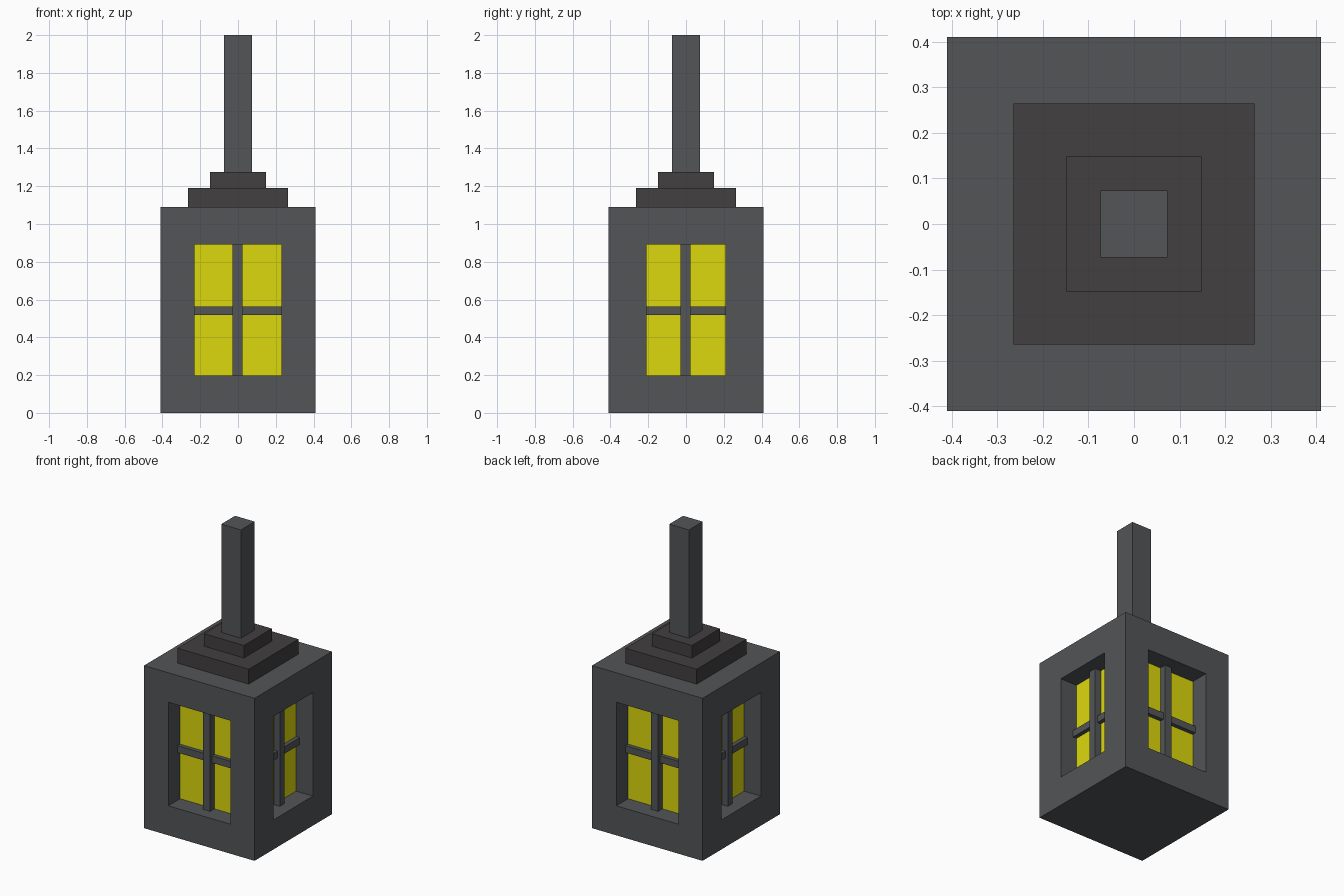
import bpy
from math import pi
from mathutils import Matrix, Vector

if "Cube" in bpy.data.objects:
    bpy.data.objects.remove(bpy.data.objects["Cube"])


def material(name, rgb):
    m = bpy.data.materials.new(name)
    m.diffuse_color = (*rgb, 1)
    m.use_nodes = True
    m.node_tree.nodes["Principled BSDF"].inputs["Base Color"].default_value = m.diffuse_color
    return m


IRON = material("dark_iron", (0.085, 0.09, 0.095))
CAP = material("dark_cap", (0.054, 0.050, 0.051))
GLOW = material("yellow_glass", (0.72, 0.69, 0.004))


def box(name, lo, hi, mat=None, turn=0):
    """Box between two corners, turned about the z axis."""
    lo, hi = Vector(lo), Vector(hi)
    bpy.ops.mesh.primitive_cube_add(size=1)
    ob = bpy.context.object
    ob.name = name
    ob.data.transform(Matrix.Rotation(turn, 4, 'Z')
                      @ Matrix.Translation((lo + hi) / 2)
                      @ Matrix.Diagonal((*(hi - lo), 1)))
    if mat:
        ob.data.materials.append(mat)
    return ob


def tier(name, half, z0, z1, mat):
    return box(name, (-half, -half, z0), (half, half, z1), mat)


# Housing, stepped cap and hanging post
body = tier("housing", 0.41, 0, 1.09, IRON)
tier("cap_lower", 0.264, 1.09, 1.19, CAP)
tier("cap_upper", 0.148, 1.19, 1.274, CAP)
tier("post", 0.073, 1.274, 2.0, IRON)

# Glowing glass core, seen at the bottom of the window recesses
FACE = 0.285
tier("glass_core", FACE, 0.15, 0.95, GLOW)

# Window recess and crossbars on each side; front and back are a bit wider
Z0, Z1 = 0.198, 0.892
for i, side in enumerate(("front", "right", "back", "left")):
    w = 0.23 if i % 2 == 0 else 0.208
    a = i * pi / 2
    cutter = box(side + "_window_cutter", (-w, -0.5, Z0), (w, -0.27, Z1), turn=a)
    mod = body.modifiers.new(side + "_window", 'BOOLEAN')
    mod.operation = 'DIFFERENCE'
    mod.solver = 'EXACT'
    mod.object = cutter
    bpy.context.view_layer.objects.active = body
    bpy.ops.object.modifier_apply(modifier=mod.name)
    bpy.data.objects.remove(cutter)

    box(side + "_upright_bar", (-0.028, -0.33, Z0), (0.024, -FACE, Z1), IRON, a)
    box(side + "_cross_bar", (-w, -0.312, 0.517), (w, -FACE, 0.564), IRON, a)
